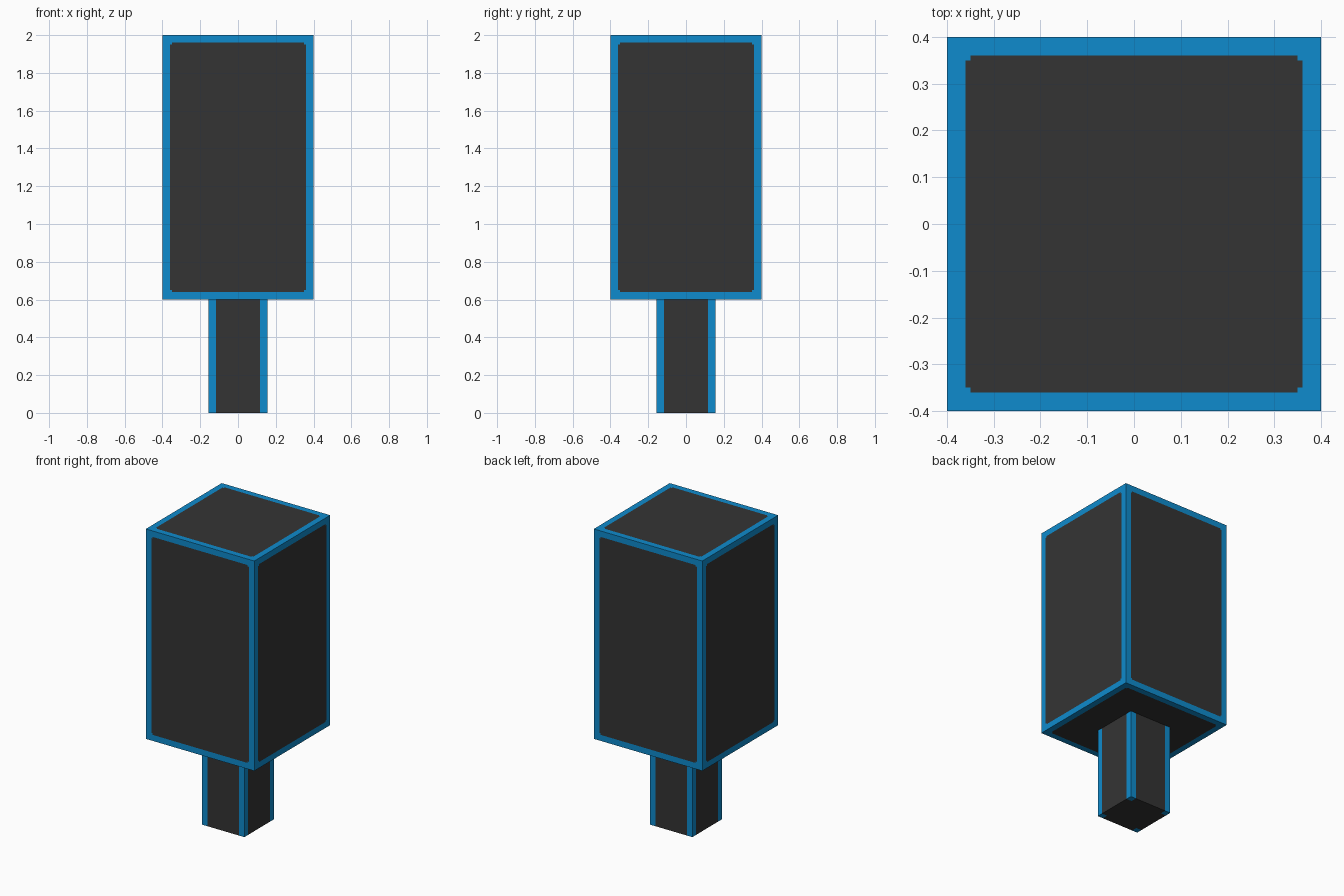
import bpy, bmesh
from mathutils import Vector

if "Cube" in bpy.data.objects:
    bpy.data.objects.remove(bpy.data.objects["Cube"])


def material(name, rgb):
    m = bpy.data.materials.new(name)
    m.diffuse_color = (*rgb, 1)
    m.use_nodes = True
    m.node_tree.nodes["Principled BSDF"].inputs["Base Color"].default_value = m.diffuse_color
    return m


DARK = material("charcoal", (0.034, 0.034, 0.034))
BLUE = material("blue trim", (0.0045, 0.258, 0.61))


def trimmed_box(name, half, z0, z1, is_trim, drop_top=False):
    """Box sliced near its edges; faces become trim according to is_trim."""
    lo, hi = Vector((-half, -half, z0)), Vector((half, half, z1))
    bm = bmesh.new()
    bmesh.ops.create_cube(bm, size=1)
    for v in bm.verts:
        v.co = Vector([lo[i] if v.co[i] < 0 else hi[i] for i in range(3)])
    for axis in range(3):
        normal = Vector([float(i == axis) for i in range(3)])
        for d in (0.04, 0.05):
            for pos in (lo[axis] + d, hi[axis] - d):
                bmesh.ops.bisect_plane(bm, geom=bm.verts[:] + bm.edges[:] + bm.faces[:],
                                       plane_co=normal * pos, plane_no=normal)
    for f in bm.faces:
        c = f.calc_center_median()
        edge = [min(c[i] - lo[i], hi[i] - c[i]) for i in range(3)]
        f.material_index = int(is_trim(edge))
    if drop_top:
        top = [f for f in bm.faces if f.normal.z > 0.9]
        bmesh.ops.delete(bm, geom=top, context='FACES')
    me = bpy.data.meshes.new(name)
    bm.to_mesh(me)
    bm.free()
    me.materials.append(DARK)
    me.materials.append(BLUE)
    ob = bpy.data.objects.new(name, me)
    bpy.context.collection.objects.link(ob)


# Head: trim along all twelve edges, with slightly larger corner blocks
def head_trim(edge):
    near = sorted(edge)[1:]
    return near[0] < 0.04 or near[1] < 0.05


# Handle: trim only along the four upright edges
def handle_trim(edge):
    return edge[0] < 0.04 and edge[1] < 0.04


trimmed_box("head", 0.4, 0.6, 2.0, head_trim)
trimmed_box("handle", 0.156, 0.0, 0.6, handle_trim, drop_top=True)
